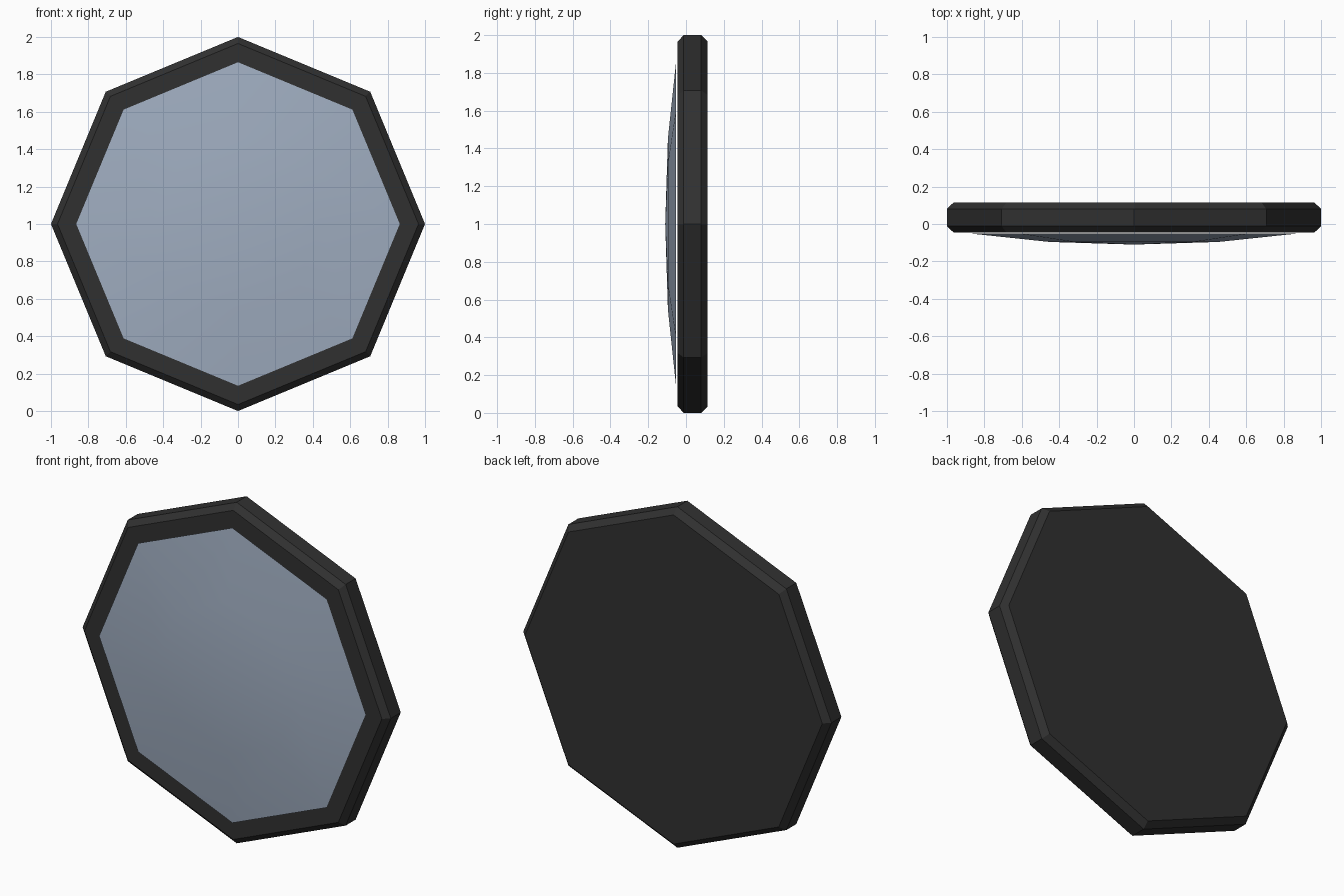
import bpy, bmesh, math

if "Cube" in bpy.data.objects:
    bpy.data.objects.remove(bpy.data.objects["Cube"])

SIDES = 8
CENTRE_Z = 1.0


def lathe(name, profile, colour, smooth=False):
    """Spin (radius, y) points around the y axis; end rings are capped, radius 0 is a pole."""
    bm = bmesh.new()
    rings = []
    for r, y in profile:
        if r == 0:
            rings.append([bm.verts.new((0, y, CENTRE_Z))] * SIDES)
        else:
            rings.append([bm.verts.new((r * math.cos(math.tau * i / SIDES), y,
                                        CENTRE_Z + r * math.sin(math.tau * i / SIDES)))
                          for i in range(SIDES)])
    for a, b in zip(rings, rings[1:]):
        for i in range(SIDES):
            j = (i + 1) % SIDES
            corners = list(dict.fromkeys((a[i], a[j], b[j], b[i])))
            bm.faces.new(corners).smooth = smooth
    for ring, (r, _) in ((rings[0], profile[0]), (rings[-1], profile[-1])):
        if r > 0:
            bm.faces.new(ring)
    bmesh.ops.recalc_face_normals(bm, faces=bm.faces)
    mesh = bpy.data.meshes.new(name)
    bm.to_mesh(mesh)
    bm.free()
    mat = bpy.data.materials.new(name + "_colour")
    mat.diffuse_color = (*colour, 1)
    mat.use_nodes = True
    mat.node_tree.nodes["Principled BSDF"].inputs["Base Color"].default_value = mat.diffuse_color
    mesh.materials.append(mat)
    obj = bpy.data.objects.new(name, mesh)
    bpy.context.collection.objects.link(obj)
    return obj


# Chamfered octagonal backing
lathe("frame", [(0.965, -0.045), (1.0, -0.012), (1.0, 0.08), (0.965, 0.115)],
      (0.03, 0.03, 0.03))

# Shallow domed glass, just proud of the frame
glass = lathe("glass", [(0.865, -0.052), (0.45, -0.096), (0.0, -0.11)],
              (0.35, 0.42, 0.53), smooth=True)
bpy.context.view_layer.objects.active = glass
glass.select_set(True)
bpy.ops.object.shade_smooth_by_angle(angle=math.radians(30))
